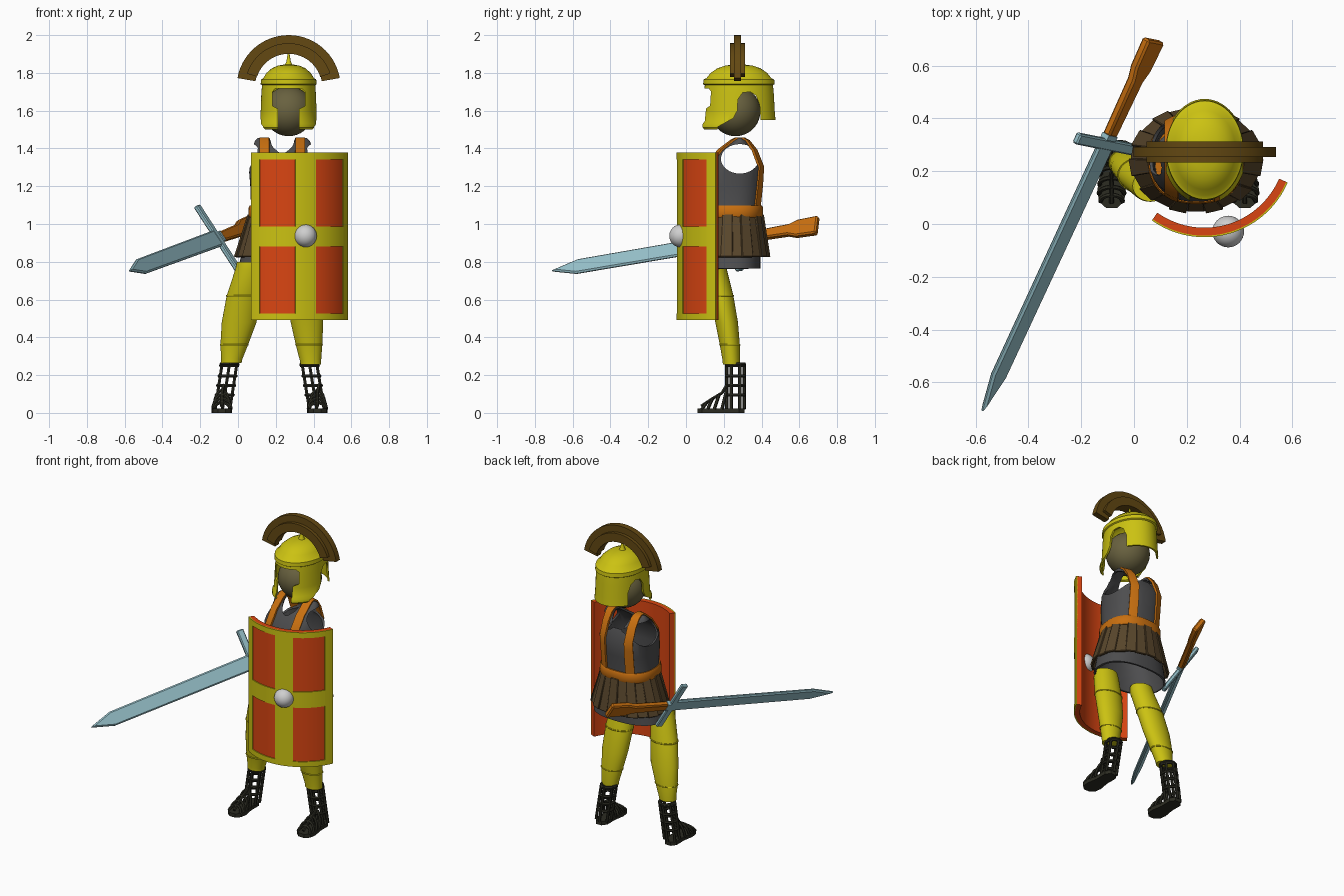
import bpy, bmesh, math
from mathutils import Vector, Matrix

if "Cube" in bpy.data.objects:
    bpy.data.objects.remove(bpy.data.objects["Cube"])

def mat(name, r, g, b):
    m = bpy.data.materials.new(name)
    m.diffuse_color = (r, g, b, 1)
    m.use_nodes = True
    m.node_tree.nodes["Principled BSDF"].inputs["Base Color"].default_value = m.diffuse_color
    return m

YELLOW = mat("brass yellow", .60, .54, .006)
RED = mat("shield red", .70, .06, .006)
ORANGE = mat("leather orange", .58, .16, .005)
CRESTM = mat("crest brown", .125, .065, .006)
GREY = mat("tunic grey", .075, .075, .078)
FACE = mat("face olive", .14, .12, .05)
SKIRT = mat("skirt brown", .10, .062, .025)
DARK = mat("sandal black", .025, .025, .016)
STEEL = mat("blade blue", .31, .54, .60)
BOSS = mat("boss white", .62, .62, .62)

def finish(name, bm, m, bevel=0, solid=0):
    bmesh.ops.recalc_face_normals(bm, faces=bm.faces)
    me = bpy.data.meshes.new(name)
    bm.to_mesh(me)
    bm.free()
    me.materials.append(m)
    ob = bpy.data.objects.new(name, me)
    bpy.context.collection.objects.link(ob)
    if solid:
        s = ob.modifiers.new("shell", 'SOLIDIFY')
        s.thickness, s.offset = solid, -1
    if bevel:
        b = ob.modifiers.new("bevel", 'BEVEL')
        b.width, b.segments = bevel, 1
    for md in list(ob.modifiers):
        apply(ob, md)
    return ob

def apply(ob, md):
    bpy.context.view_layer.objects.active = ob
    bpy.ops.object.modifier_apply(modifier=md.name)

def loft(name, secs, m, n=40, p=2.0, cap0=True, cap1=True, solid=0):
    # stacked superellipse rings (z, cx, cy, rx, ry)
    bm = bmesh.new()
    rings = []
    for z, cx, cy, rx, ry in secs:
        ring = []
        for i in range(n):
            c, s = math.cos(2*math.pi*i/n), math.sin(2*math.pi*i/n)
            ring.append(bm.verts.new((cx + rx*math.copysign(abs(c)**(2/p), c),
                                      cy + ry*math.copysign(abs(s)**(2/p), s), z)))
        rings.append(ring)
    for a, b in zip(rings, rings[1:]):
        for i in range(n):
            j = (i+1) % n
            bm.faces.new((a[i], a[j], b[j], b[i]))
    if cap0: bm.faces.new(rings[0])
    if cap1: bm.faces.new(rings[-1])
    return finish(name, bm, m, solid=solid)

def frame(o, u, v, w):
    M = Matrix((u, v, w)).transposed().to_4x4()
    M.translation = o
    return M

def prism(name, pts, t, M, m, bevel=0):
    # outline in the u,v plane, thickness t centred along w
    bm = bmesh.new()
    a = [bm.verts.new(M @ Vector((x, y, -t/2))) for x, y in pts]
    b = [bm.verts.new(M @ Vector((x, y, t/2))) for x, y in pts]
    bm.faces.new(a)
    bm.faces.new(b)
    for i in range(len(a)):
        j = (i+1) % len(a)
        bm.faces.new((a[i], a[j], b[j], b[i]))
    return finish(name, bm, m, bevel)

def cut(ob, cutter):
    md = ob.modifiers.new("cut", 'BOOLEAN')
    md.operation, md.solver, md.object = 'DIFFERENCE', 'EXACT', cutter
    apply(ob, md)
    bpy.data.objects.remove(cutter)

def ball(name, c, r, m):
    bm = bmesh.new()
    bmesh.ops.create_uvsphere(bm, u_segments=32, v_segments=20, radius=r, matrix=Matrix.Translation(c))
    return finish(name, bm, m)

def tube(name, pts, r, m, closed=False):
    cu = bpy.data.curves.new(name, 'CURVE')
    cu.dimensions, cu.bevel_depth, cu.bevel_resolution, cu.use_fill_caps = '3D', r, 1, True
    sp = cu.splines.new('POLY')
    sp.points.add(len(pts)-1)
    for q, p in zip(sp.points, pts):
        q.co = (*p, 1)
    sp.use_cyclic_u = closed
    cu.materials.append(m)
    ob = bpy.data.objects.new(name, cu)
    bpy.context.collection.objects.link(ob)

X, Y, Z = Vector((1, 0, 0)), Vector((0, 1, 0)), Vector((0, 0, 1))
def ellipse(cx, cy, rx, ry, n=32):
    return [(cx+rx*math.cos(2*math.pi*i/n), cy+ry*math.sin(2*math.pi*i/n)) for i in range(n)]
def rect(a, b, c, d):
    return [(a, c), (b, c), (b, d), (a, d)]

# head and helmet
HX, HY = .268, .28
ball("head", (HX, .262, 1.597), .132, FACE)
prof = [(1.50, .153), (1.51, .16), (1.53, .16), (1.545, .152), (1.60, .148), (1.68, .145), (1.735, .141),
        (1.74, .148), (1.765, .146), (1.772, .134), (1.80, .117), (1.825, .088), (1.838, .058), (1.845, .02)]
helmet = loft("helmet", [(z, HX, HY, r, r*1.28) for z, r in prof], YELLOW, 56, cap0=False, solid=.012)
face_frame = frame(Vector((0, .1, 0)), X, Z, Y)
cut(helmet, prism("face_cut", [(.212, 1.4), (.324, 1.4), (.324, 1.61), (.354, 1.625), (.354, 1.70), (.338, 1.718),
                               (.198, 1.718), (.182, 1.70), (.182, 1.625), (.212, 1.61)], .22, face_frame, YELLOW))
side_frame = frame(Vector((HX, 0, 0)), Y, Z, X)
cut(helmet, prism("ear_cut", [(.14, 1.4), (.17, 1.515), (.25, 1.56), (.272, 1.60), (.275, 1.66), (.30, 1.695), (.34, 1.70),
                              (.37, 1.68), (.39, 1.63), (.395, 1.55), (.6, 1.55), (.6, 1.4)], .6, side_frame, YELLOW))
loft("helmet_finial", [(1.84, HX, HY, .022, .022), (1.86, HX, HY, .012, .012), (1.905, HX, HY, .004, .004)], YELLOW, 16)

# transverse crest
def arc(r0, r1, a, n=28):
    t = [math.radians(a + (180-2*a)*i/n) for i in range(n+1)]
    return [(r1*math.cos(k), r1*math.sin(k)) for k in t] + [(r0*math.cos(k), r0*math.sin(k)) for k in reversed(t)]
crest = frame(Vector((HX, .273, 1.725)), X, Z, Y)
prism("crest_plume", arc(.178, .275, 10), .038, crest, CRESTM)
prism("crest_holder", arc(.176, .232, 18), .08, crest, CRESTM)

# sleeveless tunic with arm holes and neck hole
P = 2.4
TORSO = [(.765, .235, .24, .235, .155), (.9, .235, .24, .20, .155), (1.06, .235, .24, .165, .15),
         (1.2, .235, .245, .17, .16), (1.3, .235, .255, .178, .155), (1.39, .235, .272, .165, .10),
         (1.44, .235, .285, .145, .045), (1.455, .235, .285, .13, .015)]
tunic = loft("tunic", TORSO, GREY, 48, P, cap0=False, solid=.012)
cut(tunic, prism("arm_cut", ellipse(.285, 1.345, .10, .078), .8, side_frame, GREY))
cut(tunic, loft("neck_cut", [(1.37, .235, .28, .068, .12), (1.6, .235, .28, .068, .12)], GREY))

# shoulder straps follow the tunic surface
def surface(x, z, side):
    for a, b in zip(TORSO, TORSO[1:]):
        if a[0] <= z <= b[0]:
            f = (z-a[0])/(b[0]-a[0])
            cx, cy, rx, ry = (a[k]+(b[k]-a[k])*f for k in range(1, 5))
            t = min(1, abs(x-cx)/rx)
            return Vector((x, cy + side*(ry*(1-t**P)**(1/P)+.011), z+.004))
ZS = [1.08, 1.14, 1.2, 1.25, 1.3, 1.35, 1.39, 1.42, 1.44, 1.455]
for x0 in (.14, .33):
    bm = bmesh.new()
    path = [(z, -1) for z in ZS] + [(z, 1) for z in reversed(ZS)]
    rows = [[bm.verts.new(surface(x, z, s)) for x in (x0-.025, x0, x0+.025)] for z, s in path]
    for a, b in zip(rows, rows[1:]):
        for k in (0, 1):
            bm.faces.new((a[k], a[k+1], b[k+1], b[k]))
    finish("shoulder_strap", bm, ORANGE, solid=.014)

# belt
loft("belt", [(1.035, .235, .242, .176, .160), (1.045, .235, .242, .181, .165), (1.088, .235, .242, .178, .166),
              (1.098, .235, .242, .172, .160)], ORANGE, 48, P)

# skirt of leather strips
N = 22
for i in range(N):
    a = 2*math.pi*(i+.5)/N
    c, s, e = math.cos(a), math.sin(a), .007*(i % 2)
    top = Vector((.235+(.168+e)*c, .243+(.155+e)*s, 1.05))
    bot = Vector((.235+(.24+e)*c, .243+(.19+e)*s, .825))
    u = Vector((-.24*s, .19*c, 0)).normalized()
    v = (bot-top).normalized()
    prism("skirt_strip", [(-.027, 0), (.027, 0), (.034, (bot-top).length), (-.034, (bot-top).length)], .014,
          frame(top, u, v, u.cross(v)), SKIRT, .003)

# legs in greaves
LEGS = {-1: [(.80, .065, .145, .07, .06), (.76, .062, .15, .076, .066), (.62, .03, .185, .09, .066), (.48, .006, .215, .092, .06),
             (.36, -.02, .232, .073, .053), (.285, -.033, .24, .056, .046), (.265, -.035, .24, .054, .045)],
        1: [(.80, .34, .145, .075, .06), (.76, .342, .15, .082, .066), (.62, .355, .185, .09, .066), (.48, .365, .215, .086, .06),
            (.36, .376, .232, .07, .053), (.275, .384, .24, .056, .046), (.255, .385, .24, .054, .045)]}
for side, secs in LEGS.items():
    loft("leg_greave", secs, YELLOW, 32)
    for z, cx, cy, rx, ry in (secs[2], secs[4]):
        tube("greave_ridge", [(x, y, z) for x, y in ellipse(cx, cy, rx, ry)], .004, YELLOW, True)

# strapped sandals
for fx, ax in ((-.085, -.045), (.42, .378)):
    prism("sandal_sole", [(-.02, .06), (.02, .06), (.048, .085), (.054, .13), (.042, .2), (.042, .28), (.02, .31),
                          (-.02, .31), (-.042, .28), (-.042, .2), (-.054, .13), (-.048, .085)], .024,
          frame(Vector((fx, 0, .012)), X, Y, Z), DARK)
    def ankle(z, a):
        x = fx+(ax-fx)*(z/.26)
        return (x+.045*math.cos(a), .262+.047*math.sin(a), z)
    for z in (.095, .145, .195, .25, .258):
        tube("ankle_strap", [ankle(z, 2*math.pi*i/20) for i in range(20)], .009, DARK, True)
    for k in range(6):
        a = math.pi/2 + k*math.pi/3
        tube("sandal_upright", [ankle(z, a) for z in (.02, .1, .18, .262)], .009, DARK)
    for y, h, w in ((.085, .035, .042), (.115, .055, .048), (.15, .075, .046), (.19, .10, .042)):
        tube("foot_strap", [(fx+w*math.cos(math.pi*i/10), y+.025*math.sin(math.pi*i/10), .02+h*math.sin(math.pi*i/10))
                            for i in range(11)], .009, DARK)
    tube("instep_strap", [(fx, .08, .035), (fx, .14, .075), (fx, .19, .105), (fx+.01, .218, .15)], .009, DARK)

# curved shield: red body, yellow frame plates, white boss
SC, SA = Vector((.267, .294, 0)), -74.4
def shield_plate(name, a0, a1, z0, z1, r0, r1, m):
    n = max(3, int((a1-a0)/3))
    t = [math.radians(SA+a0+(a1-a0)*i/n) for i in range(n+1)]
    pts = [(r1*math.cos(k), r1*math.sin(k)) for k in t] + [(r0*math.cos(k), r0*math.sin(k)) for k in reversed(t)]
    prism(name, pts, z1-z0, frame(SC+Z*(z0+z1)/2, X, Y, Z), m)
shield_plate("shield_body", -51, 51, .492, 1.378, .308, .338, RED)
for a0, a1 in ((-51, -42), (-9.5, 9.5), (42, 51)):
    shield_plate("shield_upright_band", a0, a1, .492, 1.378, .336, .344, YELLOW)
for z0, z1 in ((.492, .527), (.882, .987), (1.342, 1.378)):
    for a in (-42, 9.5):
        shield_plate("shield_cross_band", a, a+32.5, z0, z1, .336, .344, YELLOW)
k = math.radians(SA)
ball("shield_boss", SC + Vector((.335*math.cos(k), .335*math.sin(k), .937)), .06, BOSS)

# sword: u across the blade, v from tip to pommel
d = Vector((.473, 1.022, .175)).normalized()
g = Vector((.21, -.055, -.335))
g = (g - d*g.dot(d)).normalized()
sword = frame(Vector((-.107, .303, .925)), g, d, g.cross(d))
prism("sword_blade", [(-.048, 0), (.048, 0), (.045, -.98), (0, -1.135), (-.045, -.98)], .022, sword, STEEL, .008)
prism("sword_guard", rect(-.205, .205, -.022, .022), .026, sword, STEEL, .006)
prism("sword_collar", rect(-.03, .03, .02, .04), .034, sword, STEEL)
prism("sword_grip", [(-.028, .035), (.028, .035), (.034, .27), (.052, .32), (.056, .44), (-.056, .44), (-.052, .32),
                     (-.034, .27)], .036, sword, ORANGE, .008)

# convert strap curves to meshes and smooth everything except sharp edges
bpy.ops.object.select_all(action='SELECT')
bpy.context.view_layer.objects.active = bpy.data.objects["head"]
bpy.ops.object.convert(target='MESH')
bpy.ops.object.select_all(action='SELECT')
bpy.ops.object.shade_smooth_by_angle(angle=math.radians(35))
